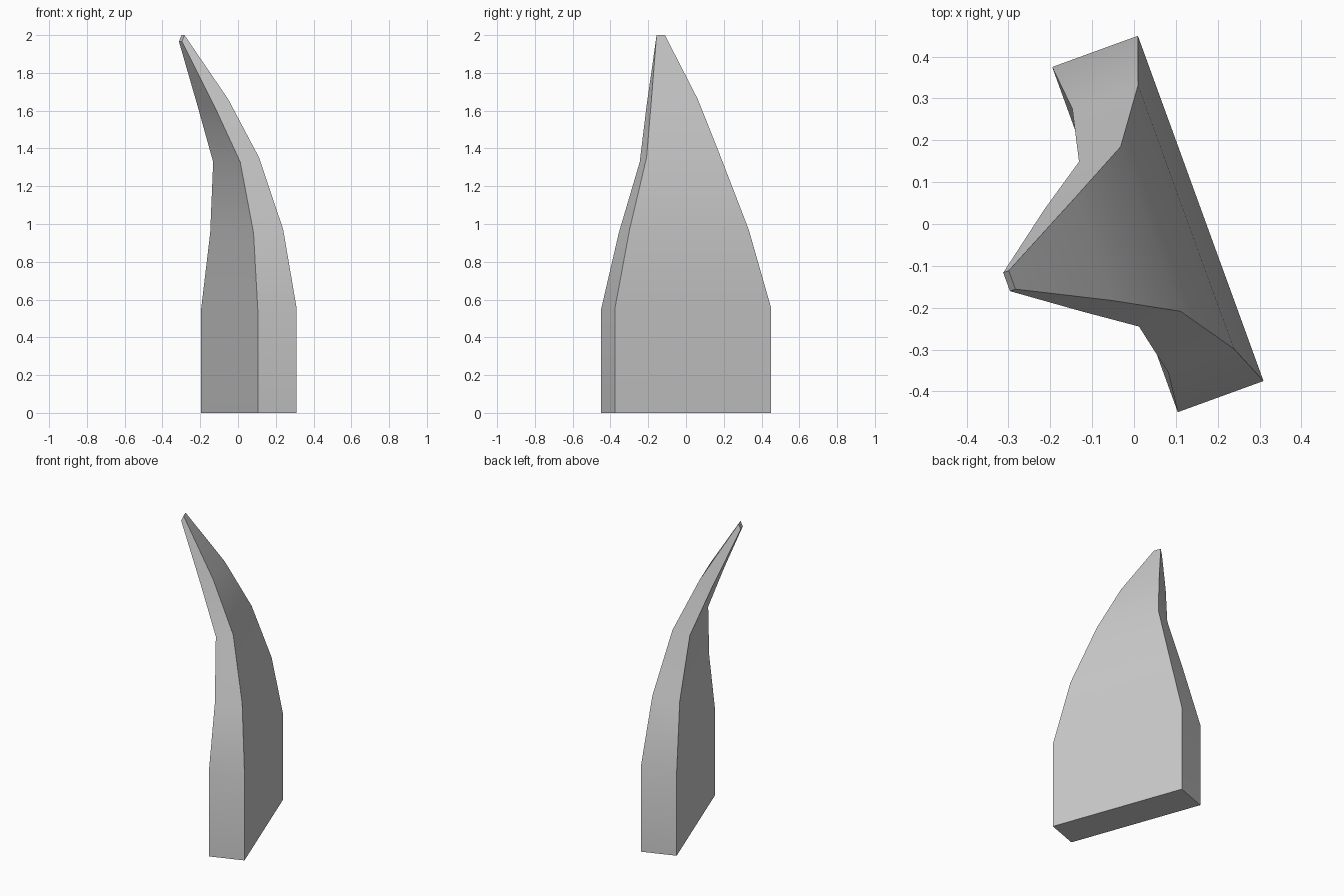
import bpy, bmesh
from math import radians
from mathutils import Matrix, Vector

if "Cube" in bpy.data.objects:
    bpy.data.objects.remove(bpy.data.objects["Cube"])

# Cross-sections of the curved spike, bottom to tip:
# centre x, y, z, thickness, breadth, rise of the outer edge over the centre
SECTIONS = [
    (0.057, 0.000, 0.000, 0.218, 0.878, 0.000),
    (0.057, 0.000, 0.553, 0.218, 0.878, 0.006),
    (0.046, -0.012, 0.962, 0.167, 0.671, 0.009),
    (-0.010, -0.030, 1.340, 0.106, 0.419, 0.012),
    (-0.132, -0.073, 1.640, 0.077, 0.262, 0.019),
    (-0.298, -0.136, 1.983, 0.014, 0.047, 0.017),
]
TURN = Matrix.Rotation(radians(20), 3, 'Z')


def section_ring(bm, x, y, z, thick, broad, rise):
    """Four corners of one turned, slightly tilted rectangle."""
    corners = [(-1, 1), (-1, -1), (1, -1), (1, 1)]
    return [bm.verts.new(Vector((x, y, z)) +
                         TURN @ Vector((i * thick / 2, j * broad / 2, i * rise)))
            for i, j in corners]


# Loft the sections into one closed blade
bm = bmesh.new()
rings = [section_ring(bm, *s) for s in SECTIONS]
for low, high in zip(rings, rings[1:]):
    for k in range(4):
        n = (k + 1) % 4
        bm.faces.new((low[k], low[n], high[n], high[k]))
bm.faces.new(rings[0][::-1])
bm.faces.new(rings[-1])
bmesh.ops.recalc_face_normals(bm, faces=bm.faces)

mesh = bpy.data.meshes.new("curved_spike")
bm.to_mesh(mesh)
bm.free()
spike = bpy.data.objects.new("curved_spike", mesh)
bpy.context.collection.objects.link(spike)

# Soft shading along the curve, crisp corner edges
bpy.context.view_layer.objects.active = spike
spike.select_set(True)
bpy.ops.object.shade_smooth_by_angle(angle=radians(35))
